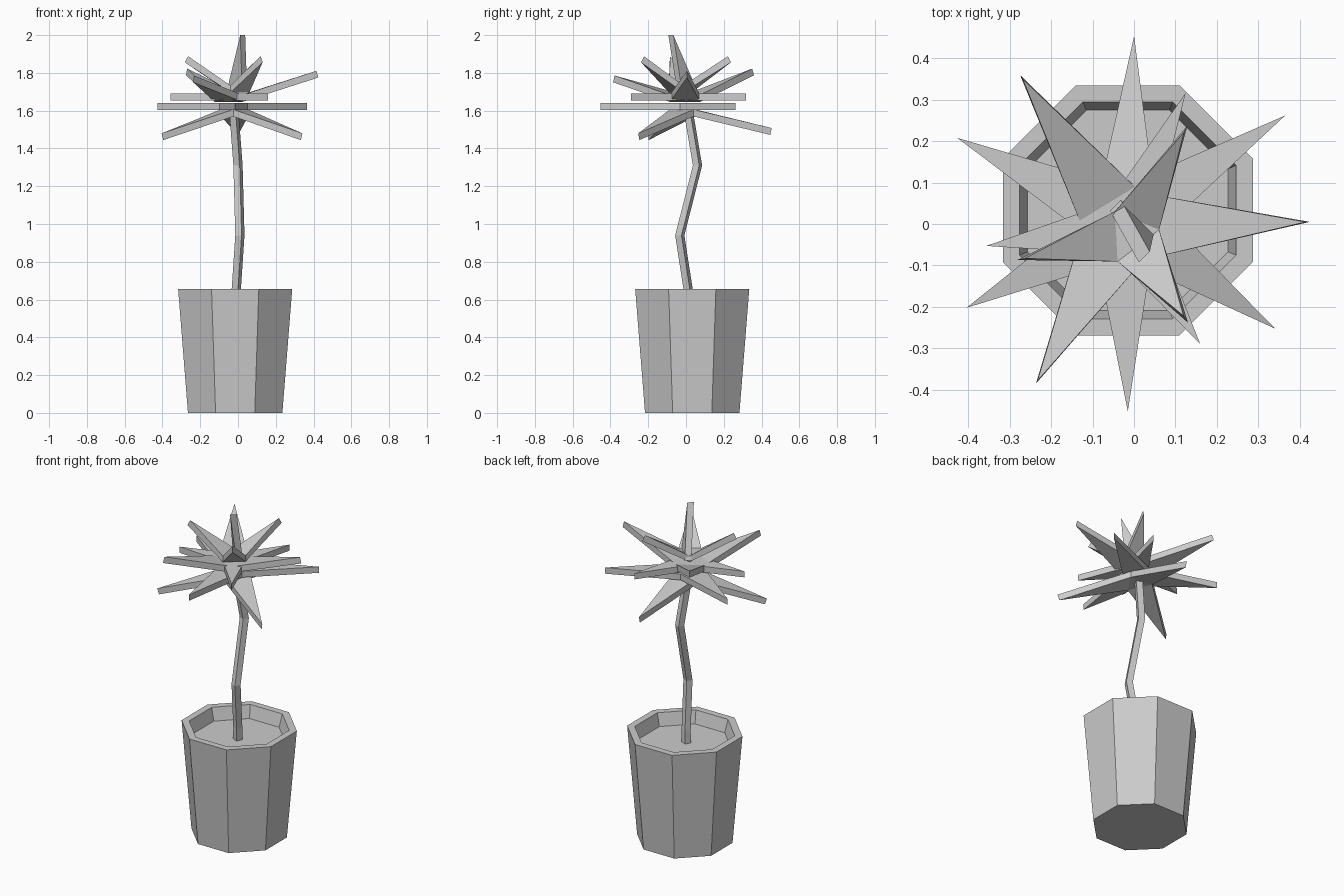
import bpy
import bmesh
from math import cos, sin, pi, radians
from mathutils import Vector

cube = bpy.data.objects.get("Cube")
if cube:
    bpy.data.objects.remove(cube, do_unlink=True)

grey = bpy.data.materials.new("plain_grey")
grey.use_nodes = True
COLOUR = (0.6, 0.6, 0.6, 1)
grey.diffuse_color = COLOUR
grey.node_tree.nodes["Principled BSDF"].inputs["Base Color"].default_value = COLOUR

THICK = 0.037


def finish(name, bm):
    bmesh.ops.recalc_face_normals(bm, faces=bm.faces)
    mesh = bpy.data.meshes.new(name)
    bm.to_mesh(mesh)
    bm.free()
    mesh.materials.append(grey)
    obj = bpy.data.objects.new(name, mesh)
    bpy.context.collection.objects.link(obj)
    return obj


def loft(name, sides, rings, turn):
    """Skin a run of polygon rings (x, y, z, radius) and cap both ends."""
    bm = bmesh.new()
    loops = []
    for x, y, z, r in rings:
        angles = [turn + 2 * pi * i / sides for i in range(sides)]
        loops.append([bm.verts.new((x + r * cos(a), y + r * sin(a), z)) for a in angles])
    for low, high in zip(loops, loops[1:]):
        for i in range(sides):
            j = (i + 1) % sides
            bm.faces.new((low[i], low[j], high[j], high[i]))
    bm.faces.new(loops[0][::-1])
    bm.faces.new(loops[-1])
    return finish(name, bm)


def leaf_star(name, tips, hub_z, notch):
    """Three flat pointed leaves folded around a triangular hub."""
    tips = [Vector(t) for t in tips]
    centre = sum(tips, Vector()) / 3
    centre.z = hub_z
    half = THICK / 2
    bm = bmesh.new()
    hub, points = [], []
    for tip in tips:
        out = tip - centre
        flat = Vector((out.x, out.y, 0)).normalized()
        corner = centre - flat * notch
        up = Vector((0, 0, half))
        hub.append([bm.verts.new(corner + up), bm.verts.new(corner - up)])
        normal = (Vector((0, 0, out.to_2d().length)) - flat * out.z).normalized() * half
        points.append([bm.verts.new(tip + normal), bm.verts.new(tip - normal)])
    for side in (0, 1):
        bm.faces.new([h[side] for h in hub])
    for k in range(3):
        a, b, t = hub[(k + 1) % 3], hub[(k + 2) % 3], points[k]
        for side in (0, 1):
            bm.faces.new((a[side], t[side], b[side]))
        for c in (a, b):
            bm.faces.new((c[0], c[1], t[1], t[0]))
    return finish(name, bm)


# Pot: tapered octagon with a rim and a sunken soil floor
PX, PY = -0.015, 0.033
profile = [(0, 0.25), (0.656, 0.302), (0.656, 0.262), (0.58, 0.242)]
loft("pot", 8, [(PX, PY, z, a / cos(pi / 8)) for z, a in profile], pi / 8)

# Trunk: crooked square stem
trunk = [(-0.013, 0.016, 0.575), (-0.009, 0.011, 0.656), (0.01, -0.033, 0.94),
         (0.0, 0.061, 1.31), (-0.022, 0.012, 1.6)]
loft("trunk", 4, [(x, y, z, 0.026) for x, y, z in trunk], radians(20))

# Leaf tiers, from the drooping one up to the steep one
leaf_star("leaves_drooping",
          [(0, 0.45, 1.49), (-0.4, -0.2, 1.462), (0.337, -0.25, 1.462)], 1.588, 0.085)
leaf_star("leaves_flat_wide",
          [(0.365, 0.262, 1.622), (-0.427, 0.208, 1.622), (-0.015, -0.453, 1.622)], 1.622, 0.085)
leaf_star("leaves_flat_narrow",
          [(0.125, 0.317, 1.672), (-0.357, -0.053, 1.672), (0.16, -0.29, 1.672)], 1.672, 0.07)
leaf_star("leaves_rising",
          [(0.42, 0.005, 1.793), (-0.272, 0.355, 1.805), (-0.235, -0.382, 1.768)], 1.665, 0.095)
leaf_star("leaves_steep",
          [(0.125, 0.23, 1.872), (-0.273, -0.085, 1.872), (0.125, -0.23, 1.872)], 1.715, 0.07)

# Top leaf: one upright plate leaning forward
bm = bmesh.new()
across = Vector((1, 1, 0)).normalized() * THICK / 2
outline = [Vector(p) for p in ((-0.045, 0.045, 1.71), (0.035, -0.035, 1.71), (0.025, -0.08, 2.0))]
front = [bm.verts.new(p + across) for p in outline]
back = [bm.verts.new(p - across) for p in outline]
bm.faces.new(front)
bm.faces.new(back[::-1])
for i in range(3):
    j = (i + 1) % 3
    bm.faces.new((front[i], front[j], back[j], back[i]))
finish("leaf_top", bm)
